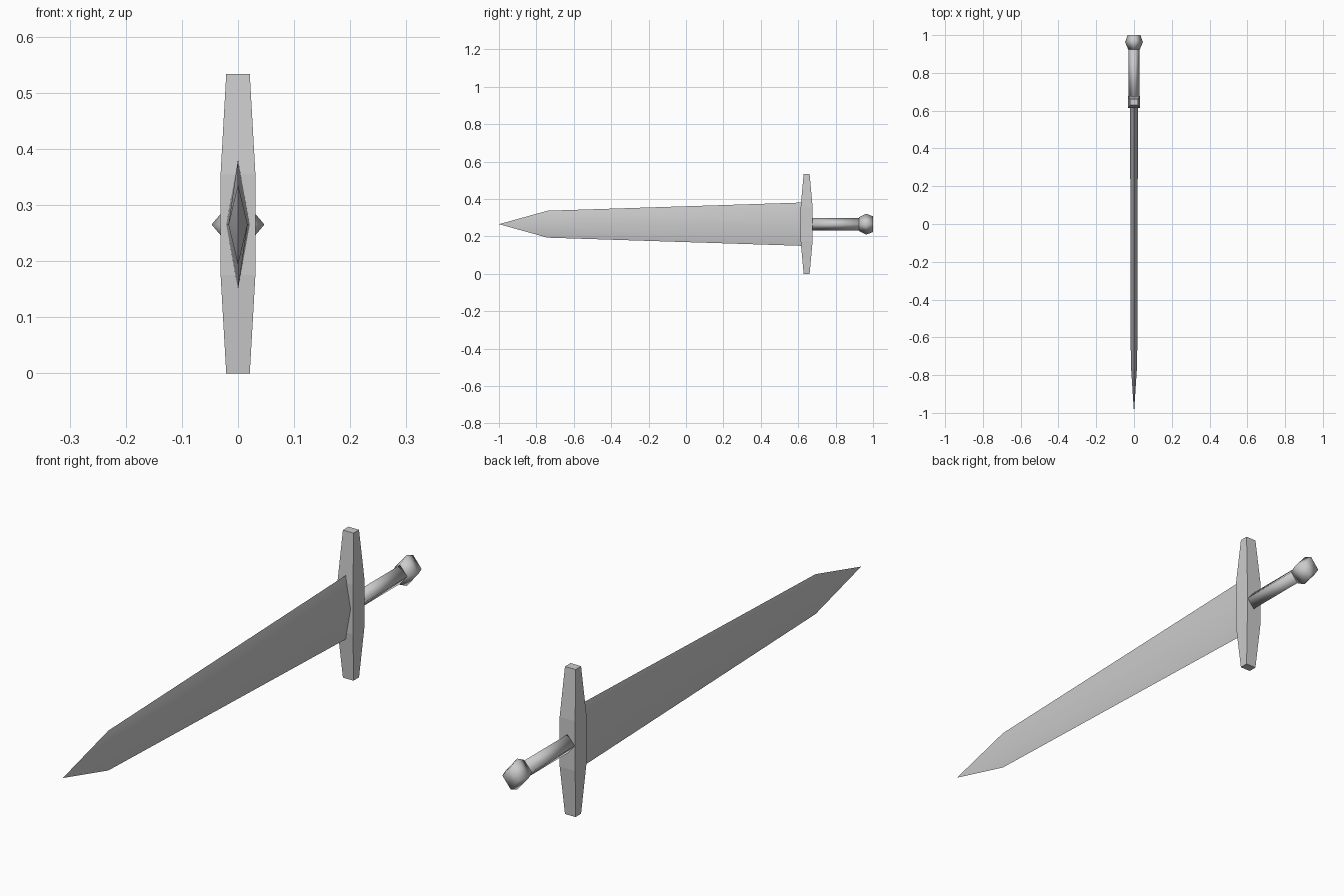
import bpy
import bmesh
import math
from mathutils import Vector

cube = bpy.data.objects.get("Cube")
if cube:
    bpy.data.objects.remove(cube, do_unlink=True)

MID = 0.265  # height of the sword's long axis

steel = bpy.data.materials.new("grey_steel")
steel.use_nodes = True
steel.diffuse_color = (0.6, 0.6, 0.6, 1)
steel.node_tree.nodes["Principled BSDF"].inputs["Base Color"].default_value = (0.6, 0.6, 0.6, 1)


def loft(name, rings, smooth_angle=None):
    """Skin a list of four-cornered rings and cap both ends."""
    bm = bmesh.new()
    loops = [[bm.verts.new(p) for p in ring] for ring in rings]
    for a, b in zip(loops, loops[1:]):
        for i in range(4):
            j = (i + 1) % 4
            bm.faces.new((a[i], a[j], b[j], b[i]))
    bm.faces.new(loops[0])
    bm.faces.new(loops[-1])
    bmesh.ops.remove_doubles(bm, verts=bm.verts, dist=1e-5)
    bmesh.ops.recalc_face_normals(bm, faces=bm.faces)
    mesh = bpy.data.meshes.new(name)
    bm.to_mesh(mesh)
    bm.free()
    mesh.materials.append(steel)
    obj = bpy.data.objects.new(name, mesh)
    bpy.context.collection.objects.link(obj)
    if smooth_angle:
        bpy.ops.object.select_all(action="DESELECT")
        obj.select_set(True)
        bpy.context.view_layer.objects.active = obj
        bpy.ops.object.shade_smooth_by_angle(angle=math.radians(smooth_angle))
    return obj


def diamond(y, half_x, half_z):
    return [Vector((x * half_x, y, MID + z * half_z))
            for x, z in ((1, 0), (0, 1), (-1, 0), (0, -1))]


def rectangle(z, half_x, half_y, y=0.645):
    return [Vector((x * half_x, y + s * half_y, z))
            for x, s in ((1, 1), (-1, 1), (-1, -1), (1, -1))]


# Blade: tapering diamond section, shoulder, then the point
loft("blade", [diamond(0.63, 0.021, 0.116),
               diamond(-0.74, 0.017, 0.072),
               diamond(-1.0, 0, 0)], 30)

# Crossguard: square bar narrowing towards both ends
loft("crossguard", [rectangle(0, 0.021, 0.016),
                    rectangle(0.175, 0.031, 0.032),
                    rectangle(0.355, 0.031, 0.032),
                    rectangle(0.533, 0.021, 0.016)])

# Grip: four-sided softened rod
loft("grip", [diamond(0.66, 0.029, 0.034),
              diamond(0.935, 0.029, 0.034)], 120)

# Pommel: faceted knob with a flat end
loft("pommel", [diamond(0.925, 0.031, 0.037),
                diamond(0.963, 0.047, 0.056),
                diamond(1.0, 0.034, 0.042)], 120)
